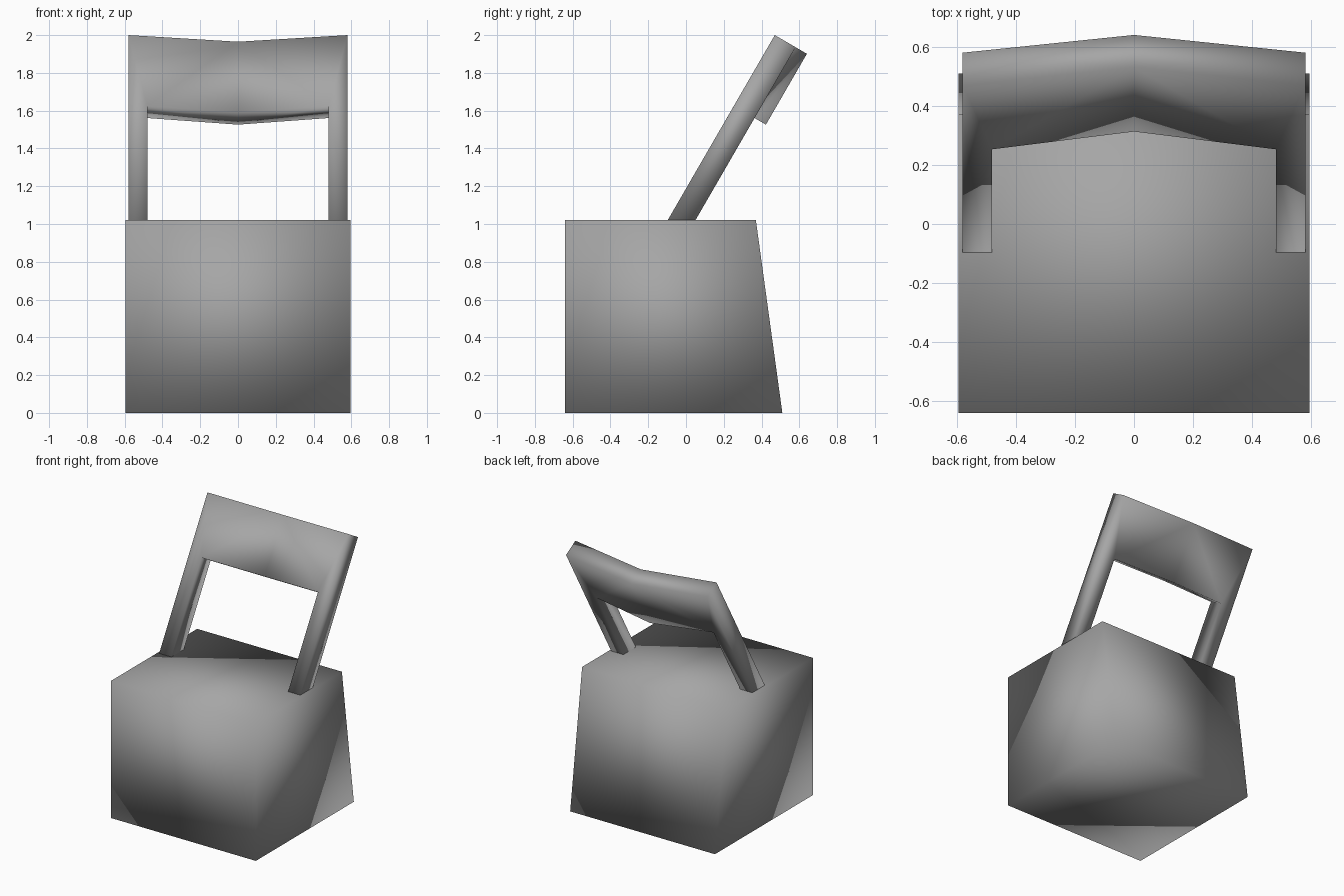
import bpy
import bmesh
from mathutils import Matrix, Vector

cube = bpy.data.objects.get("Cube")
if cube:
    bpy.data.objects.remove(cube, do_unlink=True)

# single flat grey
GREY = (0.38, 0.38, 0.38, 1.0)
grey = bpy.data.materials.new("plain_grey")
grey.use_nodes = True
grey.diffuse_color = GREY
grey.node_tree.nodes["Principled BSDF"].inputs["Base Color"].default_value = GREY


def finish(name, bm):
    """Turn a bmesh into a smooth shaded object."""
    bmesh.ops.recalc_face_normals(bm, faces=bm.faces)
    for face in bm.faces:
        face.smooth = True
    mesh = bpy.data.meshes.new(name)
    bm.to_mesh(mesh)
    bm.free()
    mesh.materials.append(grey)
    obj = bpy.data.objects.new(name, mesh)
    bpy.context.collection.objects.link(obj)
    return obj


# seat block: a box whose back slopes out towards the floor
HALF_WIDTH, FRONT, SEAT_TOP = 0.595, -0.64, 1.02
BACK_TOP, BACK_BOTTOM = 0.37, 0.51
bm = bmesh.new()
bmesh.ops.create_cube(bm, size=2)
for v in bm.verts:
    top = v.co.z > 0
    v.co.x *= HALF_WIDTH
    v.co.y = FRONT if v.co.y < 0 else (BACK_TOP if top else BACK_BOTTOM)
    v.co.z = SEAT_TOP if top else 0
finish("seat_block", bm)

# backrest: leaning posts joined by a bowed panel, half outline then mirrored
OUTER, INNER = 0.58, 0.48
THICK = Vector((0, 0.11, -0.064))
BOW = Vector((0, 0.06, -0.035))
foot_outer = Vector((OUTER, -0.097, SEAT_TOP))
foot_inner = Vector((INNER, -0.097, SEAT_TOP))
panel_bottom = Vector((INNER, 0.253, 1.625))
panel_top = Vector((OUTER, 0.47, 2.0))
bottom_middle = Vector((0, panel_bottom.y, panel_bottom.z)) + BOW
top_middle = Vector((0, panel_top.y, panel_top.z)) + BOW
outline = [foot_outer, foot_inner, panel_bottom, bottom_middle, top_middle, panel_top]

bm = bmesh.new()
front = [bm.verts.new(p) for p in outline]
back = [bm.verts.new(p + THICK) for p in outline]
for v in back[:2]:
    v.co.y, v.co.z = 0.05, SEAT_TOP
for side in (front, back):
    post = [side[i] for i in (0, 1, 2, 5)]
    bm.faces.new(post)
    bm.faces.new(side[2:])
for i in range(len(outline)):
    j = (i + 1) % len(outline)
    if i != 3:  # the middle stays open for the mirrored half
        bm.faces.new((front[i], front[j], back[j], back[i]))
geometry = bm.verts[:] + bm.edges[:] + bm.faces[:]
bmesh.ops.mirror(bm, geom=geometry, matrix=Matrix.Identity(4), merge_dist=0.001, axis='X')
bmesh.ops.remove_doubles(bm, verts=bm.verts, dist=0.001)
finish("backrest_frame", bm)
